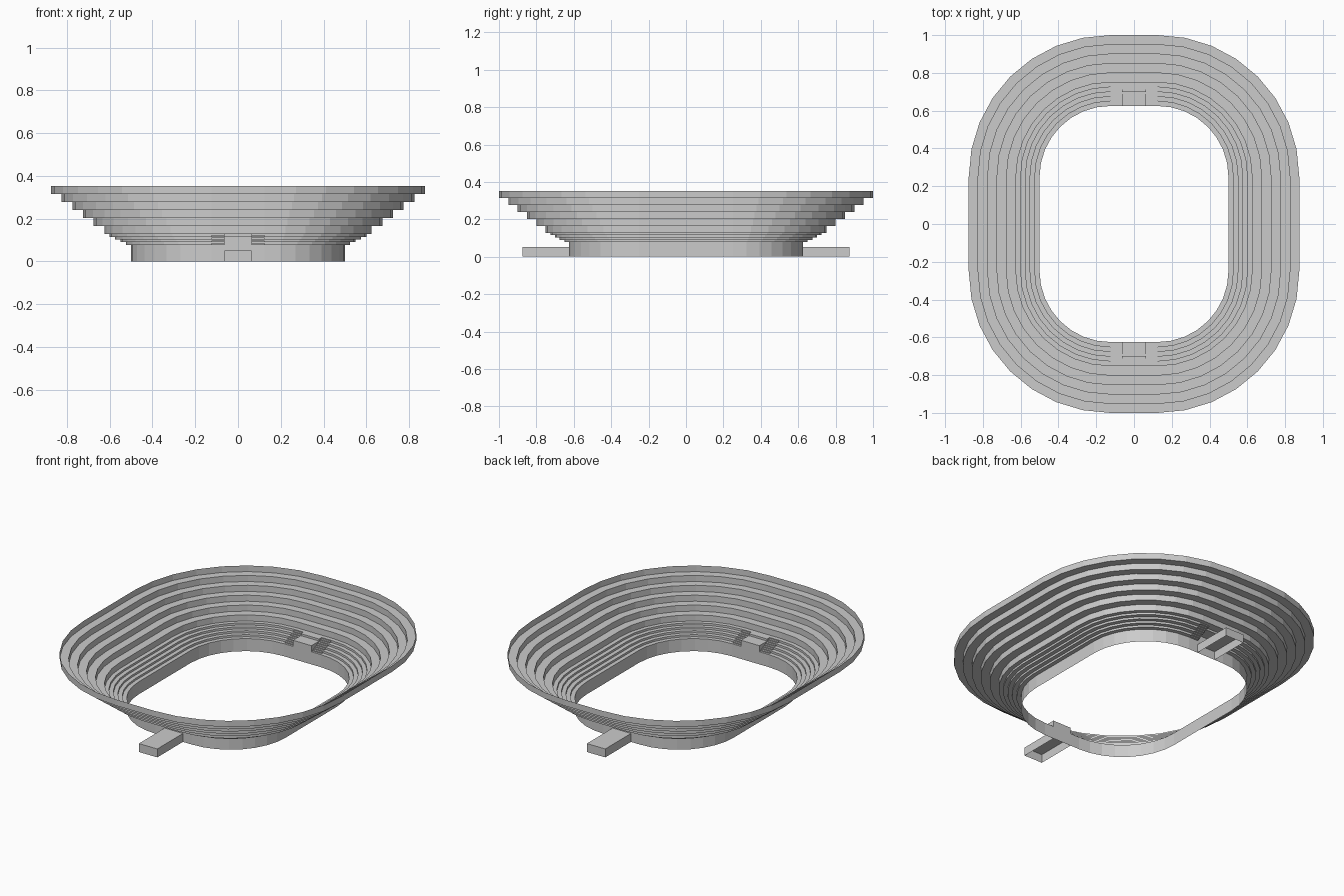
import bpy, bmesh, math

cube = bpy.data.objects.get("Cube")
if cube:
    bpy.data.objects.remove(cube, do_unlink=True)

grey = bpy.data.materials.new("concrete grey")
grey.use_nodes = True
colour = (0.6, 0.6, 0.6, 1)
grey.diffuse_color = colour
grey.node_tree.nodes["Principled BSDF"].inputs["Base Color"].default_value = colour

CX, CY, RADIUS = 0.125, 0.25, 0.375   # corner centres and inner corner radius
INNER_Y = CY + RADIUS
SEGS = 8                              # facets per corner
WALL = 0.0775                         # height of the pitch wall
RUN, RISE = 0.0125, 0.00625           # aisle half steps
CELLS = 10                            # half steps across the lower tier
HALF = 0.0625                         # half width of the entrance


def make_object(name, bm):
    bmesh.ops.remove_doubles(bm, verts=bm.verts, dist=1e-5)
    mesh = bpy.data.meshes.new(name)
    bm.to_mesh(mesh)
    bm.free()
    mesh.materials.append(grey)
    obj = bpy.data.objects.new(name, mesh)
    bpy.context.collection.objects.link(obj)
    return obj


def quad(bm, *points):
    return bm.faces.new([bm.verts.new(p) for p in points])


# Stepped section of the bowl: wall, five narrow rows, six wide rows
profile = [(0, 0), (0, WALL)]
d, z = 0, WALL
for row in range(5):
    d += 2 * RUN
    profile.append((d, z))
    if row < 4:
        z += 2 * RISE
        profile.append((d, z))
lower_end = len(profile) - 1
for row in range(6):
    z += 0.0375
    profile.append((d, z))
    if row < 5:
        d += 0.05
        profile.append((d, z))


def ring(bm, offset, height):
    verts = []
    for corner, (sx, sy) in enumerate([(1, 1), (-1, 1), (-1, -1), (1, -1)]):
        for i in range(SEGS + 1):
            a = math.pi / 2 * (corner + i / SEGS)
            r = RADIUS + offset
            verts.append(bm.verts.new((sx * CX + r * math.cos(a),
                                       sy * CY + r * math.sin(a), height)))
    return verts


# Seating bowl, with the lower tier left open at front and back
bm = bmesh.new()
rings = [ring(bm, *p) for p in profile]
count = len(rings[0])
entrances = (SEGS, 3 * SEGS + 2)
for j in range(len(rings) - 1):
    low, high = rings[j], rings[j + 1]
    for i in range(count):
        if i in entrances and 1 <= j < lower_end:
            continue
        n = (i + 1) % count
        bm.faces.new((low[i], high[i], high[n], low[n]))
make_object("seating_bowl", bm)


# Heights of each half step for the rows, aisle stairs and entrance block
rows = [WALL + 2 * RISE * (k // 2) for k in range(CELLS)]
aisle = [WALL + RISE * min(k, 8) for k in range(CELLS)]
block = [WALL + RISE * (6 if k < 6 else 8) for k in range(CELLS)]


def strip(bm, x0, x1, heights, side):
    """Stepped strip rising outward from the pitch wall."""
    previous = WALL
    for k, h in enumerate(heights):
        y0, y1 = (side * (INNER_Y + RUN * n) for n in (k, k + 1))
        if h > previous:
            f = quad(bm, (x0, y0, previous), (x1, y0, previous), (x1, y0, h), (x0, y0, h))
            if side < 0:
                f.normal_flip()
        f = quad(bm, (x0, y0, h), (x1, y0, h), (x1, y1, h), (x0, y1, h))
        if side < 0:
            f.normal_flip()
        previous = h


def cheek(bm, x, lower, upper, side):
    """Upright panels closing the gap between two stepped strips."""
    for k in range(CELLS):
        if abs(upper[k] - lower[k]) > 1e-6:
            y0, y1 = (side * (INNER_Y + RUN * n) for n in (k, k + 1))
            f = quad(bm, (x, y0, lower[k]), (x, y1, lower[k]),
                     (x, y1, upper[k]), (x, y0, upper[k]))
            if side * x < 0:
                f.normal_flip()


for label, side in (("front", -1), ("back", 1)):
    # Aisle stairs on both sides of the entrance
    bm = bmesh.new()
    for sx in (-1, 1):
        x0, x1 = sorted((sx * HALF, sx * CX))
        strip(bm, x0, x1, aisle, side)
        cheek(bm, sx * CX, rows, aisle, side)
    make_object(label + "_aisle_stairs", bm)

    # Raised block over the entrance
    bm = bmesh.new()
    strip(bm, -HALF, HALF, block, side)
    for sx in (-1, 1):
        cheek(bm, sx * HALF, aisle, block, side)
    make_object(label + "_entrance_block", bm)

    # Tunnel leading outward, open underneath and against the wall
    bm = bmesh.new()
    bmesh.ops.create_cube(bm, size=1)
    length, height = 0.25, 0.052
    for v in bm.verts:
        v.co.x *= 2 * HALF
        v.co.y = side * (INNER_Y + length / 2) + v.co.y * length
        v.co.z = (v.co.z + 0.5) * height
    bm.normal_update()
    unwanted = [f for f in bm.faces if f.normal.z < -0.5 or f.normal.y * side < -0.5]
    bmesh.ops.delete(bm, geom=unwanted, context="FACES")
    make_object(label + "_tunnel", bm)
